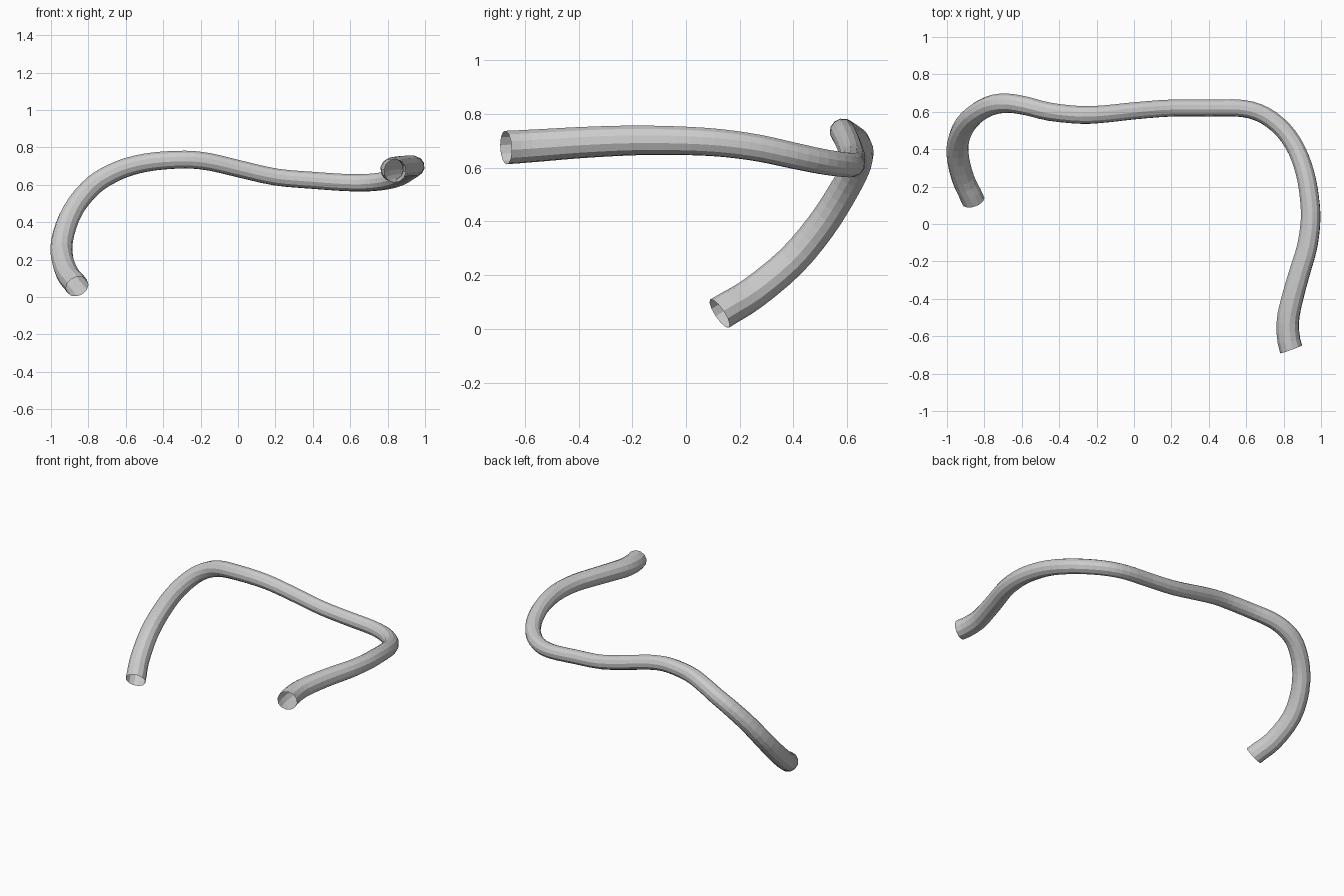
import bpy, bmesh, math
from mathutils import Vector

if "Cube" in bpy.data.objects:
    bpy.data.objects.remove(bpy.data.objects["Cube"])

SIDES, STEPS = 12, 3

# Centre line of the bent tube, left foot to right end
path = [Vector(p) for p in [
    (-.86, .125, .057), (-.915, .245, .13), (-.945, .39, .25), (-.92, .50, .38),
    (-.86, .578, .50), (-.77, .632, .60), (-.68, .646, .657), (-.58, .632, .698),
    (-.45, .60, .725), (-.28, .583, .735), (-.15, .589, .722), (0, .605, .687),
    (.2, .62, .642), (.4, .62, .624), (.58, .618, .612), (.7, .58, .612),
    (.8, .50, .624), (.87, .395, .646), (.915, .27, .673), (.938, .14, .691),
    (.944, .02, .699), (.926, -.12, .702), (.888, -.25, .70), (.846, -.40, .693),
    (.822, -.53, .684), (.84, -.67, .675)]]


def radius(t):
    # Slimmer in the middle, thicker at both ends
    return .046 + .017 * abs(2 * t - 1) ** 1.6


def smooth_path(pts, ends):
    ext = [pts[1] + ends[0]] + pts + [pts[-2] + ends[1]]
    out = []
    for i in range(1, len(ext) - 2):
        a, b, c, d = ext[i - 1:i + 3]
        for k in range(STEPS):
            t = k / STEPS
            out.append(.5 * (2 * b + (c - a) * t + (2 * a - 5 * b + 4 * c - d) * t * t
                             + (3 * b - a - 3 * c + d) * t ** 3))
    return out + [pts[-1]]


# End directions: the tube leaves each open mouth square to its rim
d0, d1 = Vector((.29, -.83, -.55)), Vector((.34, -.94, -.05))
pts = smooth_path(path, (d0 * .3, d1 * .28))

bm = bmesh.new()
rings, n = [], len(pts)
side = Vector((1, 0, 0))
for i, p in enumerate(pts):
    tan = (pts[min(i + 1, n - 1)] - pts[max(i - 1, 0)]).normalized()
    if i in (0, n - 1):
        tan = (-d0 if i == 0 else d1).normalized()
    side = (side - tan * side.dot(tan)).normalized()
    up = tan.cross(side)
    r = radius(i / (n - 1))
    rings.append([bm.verts.new(p + r * (math.cos(a) * side + math.sin(a) * up))
                  for a in (2 * math.pi * k / SIDES for k in range(SIDES))])

# Tube wall, left open at both ends
for a, b in zip(rings, rings[1:]):
    for k in range(SIDES):
        j = (k + 1) % SIDES
        bm.faces.new((a[k], a[j], b[j], b[k]))

me = bpy.data.meshes.new("bent_tube")
bm.to_mesh(me)
bm.free()
tube = bpy.data.objects.new("bent_tube", me)
bpy.context.collection.objects.link(tube)

grey = bpy.data.materials.new("light grey")
grey.diffuse_color = (.6, .6, .6, 1)
grey.use_nodes = True
grey.node_tree.nodes["Principled BSDF"].inputs["Base Color"].default_value = grey.diffuse_color
me.materials.append(grey)
